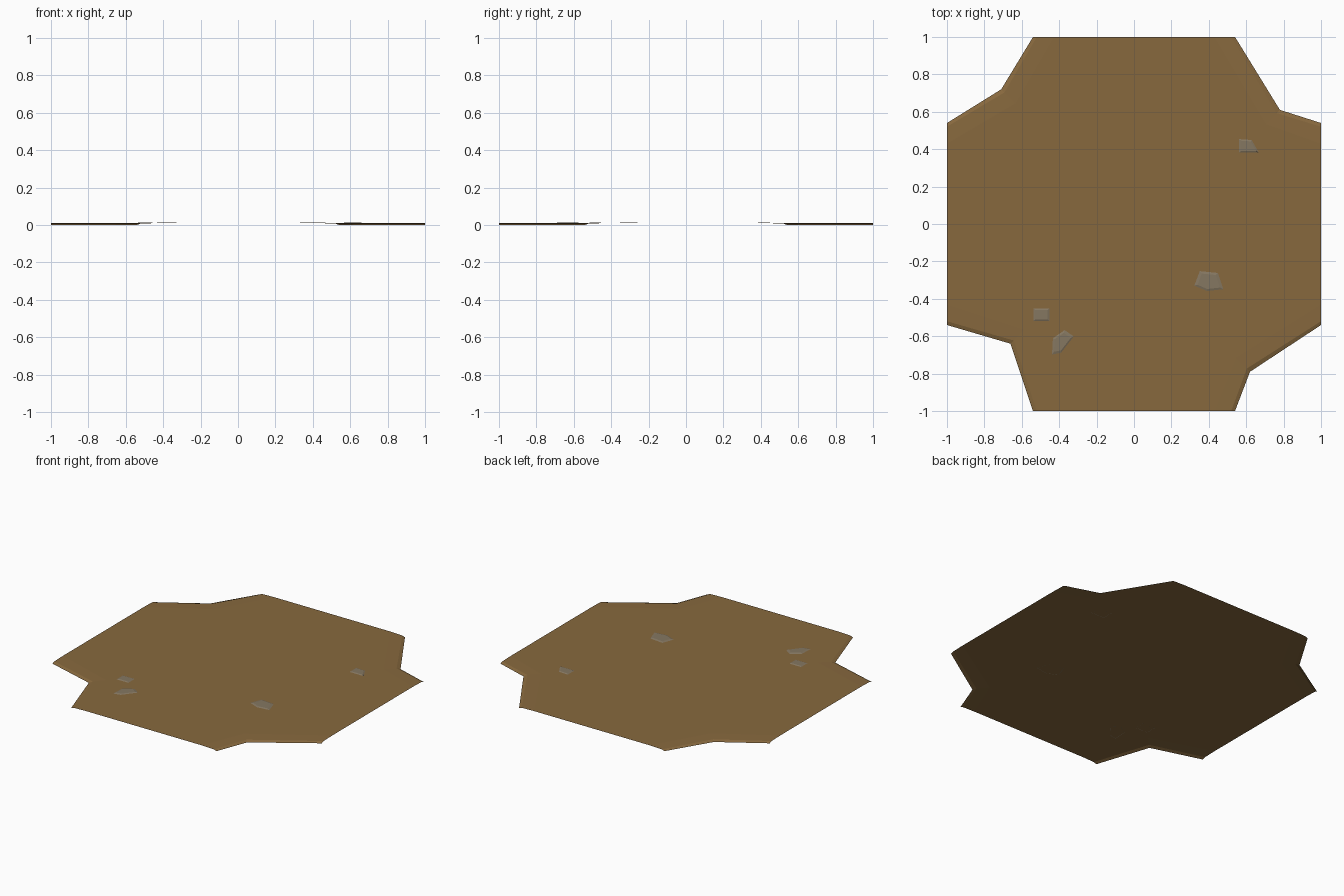
import bpy
from mathutils import Vector

if "Cube" in bpy.data.objects:
    bpy.data.objects.remove(bpy.data.objects["Cube"])


def material(name, color):
    m = bpy.data.materials.new(name)
    m.diffuse_color = (*color, 1)
    m.use_nodes = True
    m.node_tree.nodes["Principled BSDF"].inputs["Base Color"].default_value = m.diffuse_color
    return m


dirt = material("brown dirt", (0.245, 0.141, 0.048))
stone = material("grey stone", (0.235, 0.185, 0.120))


def add_object(name, verts, faces, mat):
    me = bpy.data.meshes.new(name)
    me.from_pydata(verts, [], faces)
    me.materials.append(mat)
    me.update()
    ob = bpy.data.objects.new(name, me)
    bpy.context.collection.objects.link(ob)
    return ob


# Path crossing: four notched corners, counter-clockwise, open at the tile borders
HALF, ROAD = 1.0, 0.54
mids = [(0.78, 0.61), (-0.71, 0.72), (-0.66, -0.64), (0.62, -0.79)]
# (slide along border, inward shift of notch, height)
rings = [(0, 0, 0), (0.02, 0.017, 0.0075), (0.11, 0.075, 0.01)]

verts, faces, top = [], [], []
for mx, my in mids:
    sx, sy = (1 if mx > 0 else -1), (1 if my > 0 else -1)
    base = len(verts)
    for slide, shift, z in rings:
        side = (sx * HALF, sy * (ROAD - slide), z)
        end = (sx * (ROAD - slide), sy * HALF, z)
        mid = (mx - sx * shift, my - sy * shift, z)
        verts += [side, mid, end] if sx * sy > 0 else [end, mid, side]
    for r in range(2):
        for i in range(2):
            a = base + r * 3 + i
            faces.append((a, a + 1, a + 4, a + 3))
    top += [base + 6, base + 7, base + 8]
faces.append(tuple(top))
add_object("dirt_path", verts, faces, dirt)

# Flat stones with sloping rims, pressed into the dirt
outlines = [
    [(0.56, 0.38), (0.67, 0.38), (0.63, 0.45), (0.56, 0.455)],
    [(0.32, -0.33), (0.39, -0.36), (0.48, -0.35), (0.45, -0.26), (0.35, -0.25)],
    [(-0.54, -0.52), (-0.45, -0.52), (-0.45, -0.45), (-0.54, -0.45)],
    [(-0.44, -0.70), (-0.39, -0.69), (-0.32, -0.60), (-0.37, -0.565), (-0.435, -0.61)],
]
for k, pts in enumerate(outlines):
    n = len(pts)
    c = sum((Vector(p) for p in pts), Vector((0, 0))) / n
    low = [(x, y, 0.0095) for x, y in pts]
    high = [(*(c + (Vector(p) - c) * 0.75), 0.0135) for p in pts]
    f = [(i, (i + 1) % n, n + (i + 1) % n, n + i) for i in range(n)]
    f.append(tuple(range(n, 2 * n)))
    add_object(f"stone_{k + 1}", low + high, f, stone)
